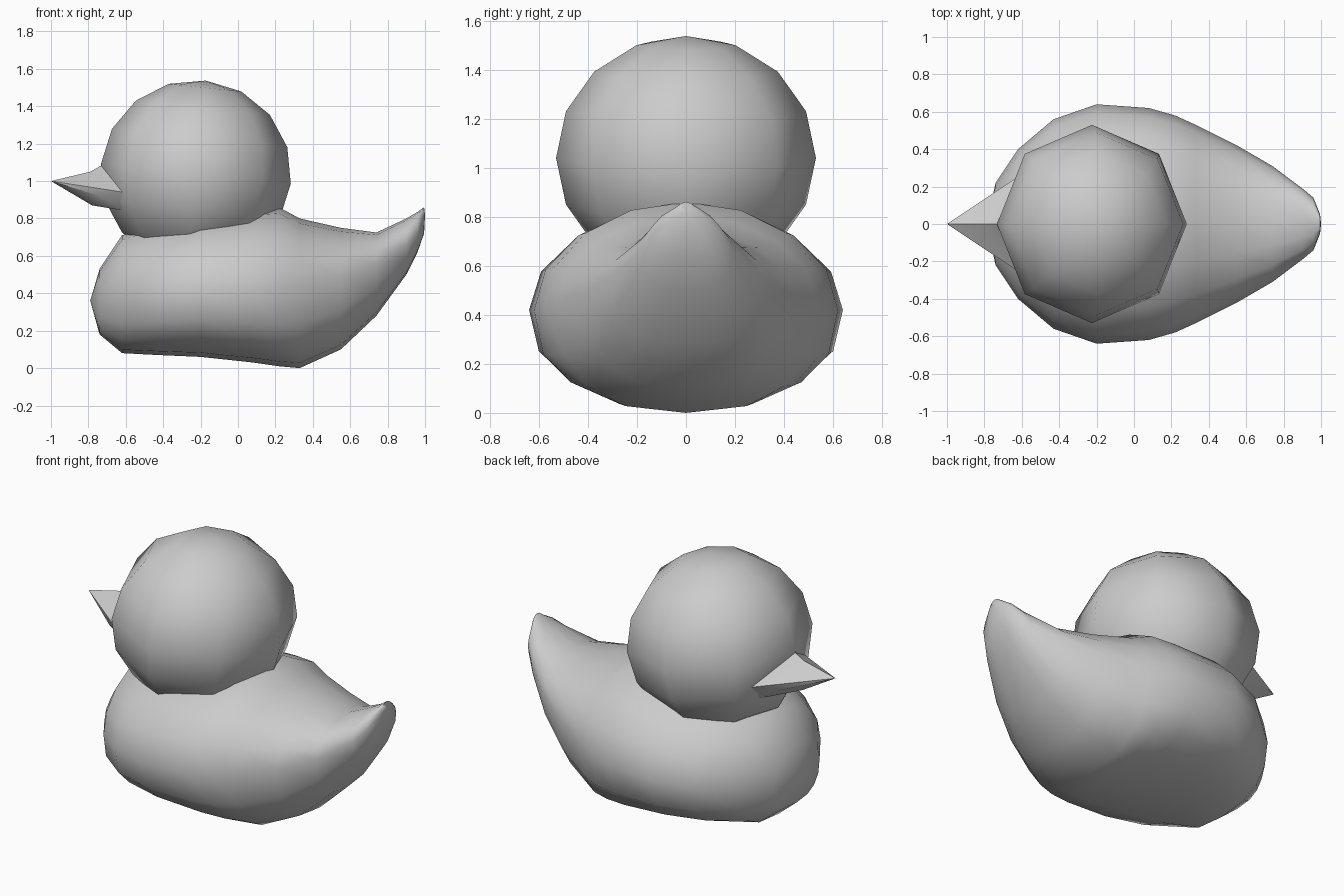
import bpy, bmesh, math

cube = bpy.data.objects.get("Cube")
if cube:
    bpy.data.objects.remove(cube, do_unlink=True)

SIDES = 16

grey = bpy.data.materials.new("plain grey")
grey.diffuse_color = (0.6, 0.6, 0.6, 1)
grey.use_nodes = True
grey.node_tree.nodes["Principled BSDF"].inputs["Base Color"].default_value = (0.6, 0.6, 0.6, 1)


def finish(name, bm, angle):
    """Turn a bmesh into a smooth-shaded object with the grey material."""
    bmesh.ops.recalc_face_normals(bm, faces=bm.faces)
    mesh = bpy.data.meshes.new(name)
    bm.to_mesh(mesh)
    bm.free()
    mesh.materials.append(grey)
    obj = bpy.data.objects.new(name, mesh)
    bpy.context.collection.objects.link(obj)
    bpy.ops.object.select_all(action='DESELECT')
    obj.select_set(True)
    bpy.context.view_layer.objects.active = obj
    bpy.ops.object.shade_smooth_by_angle(angle=math.radians(angle))
    return obj


def power(value, exponent):
    return math.copysign(abs(value) ** exponent, value)


# Body: rounded sections from breast to tail (x, bottom, widest z, top, half width)
sections = [
    (-0.74, 0.18, 0.36, 0.53, 0.22),
    (-0.62, 0.08, 0.38, 0.71, 0.40),
    (-0.43, 0.07, 0.40, 0.77, 0.56),
    (-0.20, 0.06, 0.42, 0.83, 0.64),
    (0.08, 0.03, 0.42, 0.85, 0.62),
    (0.22, 0.01, 0.43, 0.86, 0.58),
    (0.33, 0.00, 0.45, 0.80, 0.53),
    (0.55, 0.10, 0.49, 0.75, 0.42),
    (0.74, 0.28, 0.56, 0.725, 0.31),
    (0.90, 0.50, 0.66, 0.80, 0.19),
    (0.96, 0.62, 0.73, 0.835, 0.14),
    (0.995, 0.72, 0.80, 0.86, 0.05),
]
bm = bmesh.new()
rings = []
for x, bottom, middle, top, width in sections:
    ring = []
    for i in range(SIDES):
        a = 2 * math.pi * i / SIDES
        s, c = math.sin(a), math.cos(a)
        e = 1.0 if s >= 0 else 0.8        # fuller below than above
        height = top - middle if s >= 0 else middle - bottom
        ring.append(bm.verts.new((x, width * power(c, e), middle + height * power(s, e))))
    rings.append(ring)
for r, q in zip(rings, rings[1:]):
    for i in range(SIDES):
        j = (i + 1) % SIDES
        bm.faces.new((r[i], r[j], q[j], q[i]))
for ring, tip in ((rings[0], (-0.79, 0, 0.36)), (rings[-1], (1.0, 0, 0.82))):
    pole = bm.verts.new(tip)
    for i in range(SIDES):
        bm.faces.new((ring[i], ring[(i + 1) % SIDES], pole))
finish("body", bm, 70)

# Head: coarse ball leaning slightly back
bm = bmesh.new()
bmesh.ops.create_uvsphere(bm, u_segments=8, v_segments=8, radius=1)
head = finish("head", bm, 80)
head.scale = (0.51, 0.53, 0.50)
head.location = (-0.225, 0, 1.04)
head.rotation_euler = (0, math.radians(6), 0)

# Beak: half shape mirrored across the middle plane
bm = bmesh.new()
tip, ridge, crown, corner, lip, jaw, chin, back = [bm.verts.new(p) for p in (
    (-1.0, 0, 1.0), (-0.79, 0, 1.05), (-0.70, 0, 1.10), (-0.61, 0.26, 0.94),
    (-0.74, 0.17, 0.92), (-0.60, 0.19, 0.84), (-0.78, 0, 0.87), (-0.52, 0, 0.86))]
for face in ((tip, corner, ridge), (ridge, corner, crown), (tip, lip, corner),
             (tip, chin, lip), (lip, jaw, corner), (lip, chin, jaw),
             (chin, back, jaw), (crown, corner, back), (corner, jaw, back)):
    bm.faces.new(face)
half = bm.faces[:]
copy = bmesh.ops.duplicate(bm, geom=bm.verts[:] + bm.edges[:] + half)
for v in [g for g in copy["geom"] if isinstance(g, bmesh.types.BMVert)]:
    v.co.y = -v.co.y
bmesh.ops.remove_doubles(bm, verts=bm.verts, dist=0.0001)
finish("beak", bm, 30)
